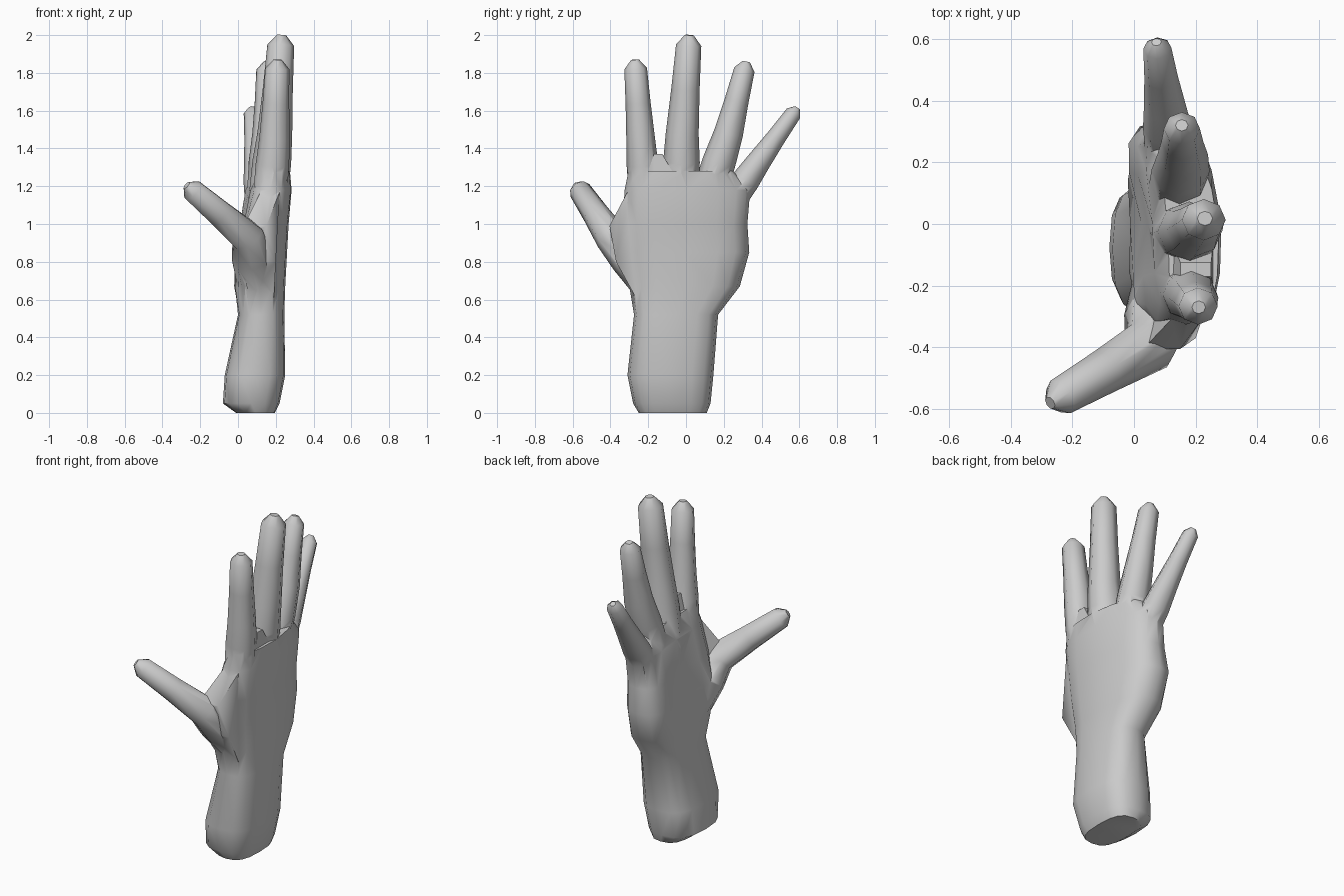
import bpy, bmesh, math
from mathutils import Vector

if "Cube" in bpy.data.objects:
    bpy.data.objects.remove(bpy.data.objects["Cube"])


def make_object(name, bm):
    bmesh.ops.recalc_face_normals(bm, faces=bm.faces)
    bmesh.ops.triangulate(bm, faces=bm.faces)
    mesh = bpy.data.meshes.new(name)
    bm.to_mesh(mesh)
    bm.free()
    ob = bpy.data.objects.new(name, mesh)
    bpy.context.collection.objects.link(ob)
    return ob


def loft(name, rings):
    """Skin equal-length point rings and cap both ends."""
    bm = bmesh.new()
    loops = [[bm.verts.new(p) for p in ring] for ring in rings]
    n = len(loops[0])
    for a, b in zip(loops, loops[1:]):
        for i in range(n):
            j = (i + 1) % n
            bm.faces.new((a[i], a[j], b[j], b[i]))
    bm.faces.new(loops[0][::-1])
    bm.faces.new(loops[-1])
    return make_object(name, bm)


def web(name, outline):
    """Convex skin fold: each (y, z) corner is spread over an x range."""
    bm = bmesh.new()
    for x0, x1, y, z in outline:
        bm.verts.new((x0, y, z))
        bm.verts.new((x1, y, z))
    bmesh.ops.convex_hull(bm, input=bm.verts)
    return make_object(name, bm)


def soft(v):
    return math.copysign(abs(v) ** 0.72, v)


def palm_ring(z, x0, x1, y0, y1, n=16):
    """Rounded-box section; the palm is cupped and leans on the little-finger side."""
    lean = 0.16 * min(1, max(0, (z - 0.55) / 0.65))
    hollow = 0.06 * max(0, 1 - abs(z - 0.88) / 0.3)
    pts = []
    for i in range(n):
        a = 2 * math.pi * i / n
        c, s = soft(math.cos(a)), soft(math.sin(a))
        y = (y0 + y1) / 2 + (y1 - y0) / 2 * s
        x = (x0 + x1) / 2 + (x1 - x0) / 2 * c - lean * max(0, y)
        if c < 0:
            x += hollow * max(0, 1 - abs(s) * 1.3)
        pts.append((x, y, z))
    return pts


def finger(name, base, knuckle, tip, r0, r1, n=8):
    """Tapered tube from base over knuckle to a domed tip."""
    base, knuckle, tip = Vector(base), Vector(knuckle), Vector(tip)
    end = (tip - knuckle).normalized()
    rm = (r0 + r1) / 2
    stations = [(base, r0 * 0.9), (base.lerp(knuckle, 0.6), r0 * 0.5 + rm * 0.5),
                (knuckle, rm), (knuckle.lerp(tip, 0.45), rm * 0.4 + r1 * 0.6),
                (tip - end * r1 * 0.8, r1), (tip, r1 * 0.35)]
    rings = []
    for k, (c, r) in enumerate(stations):
        t = (stations[min(k + 1, 5)][0] - stations[max(k - 1, 0)][0]).normalized()
        u = t.cross(Vector((1, 0, 0))).normalized()
        v = u.cross(t)
        rings.append([c + u * r * math.sin(2 * math.pi * i / n)
                      + v * r * 1.06 * math.cos(2 * math.pi * i / n) for i in range(n)])
    return loft(name, rings)


# forearm and palm: z, x range, y range
sections = [
    (0, -0.01, 0.195, -0.25, 0.11),
    (0.05, -0.08, 0.22, -0.28, 0.13),
    (0.2, -0.07, 0.25, -0.31, 0.145),
    (0.52, 0, 0.245, -0.275, 0.17),
    (0.67, -0.03, 0.25, -0.30, 0.285),
    (0.85, -0.03, 0.26, -0.33, 0.335),
    (1.0, 0.01, 0.268, -0.335, 0.325),
    (1.18, 0.06, 0.285, -0.325, 0.34),
    (1.28, 0.11, 0.275, -0.305, 0.25),
]
hand = loft("hand", [palm_ring(*s) for s in sections])

# fingers, thumb and the skin folds between them
parts = [
    finger("index_finger", (0.165, -0.215, 1.1), (0.193, -0.24, 1.45), (0.21, -0.27, 1.87), 0.092, 0.06),
    finger("middle_finger", (0.155, -0.03, 1.1), (0.195, -0.02, 1.48), (0.23, 0.018, 2), 0.107, 0.067),
    finger("ring_finger", (0.14, 0.1, 1.1), (0.158, 0.225, 1.48), (0.155, 0.32, 1.86), 0.1, 0.055),
    finger("little_finger", (0.12, 0.21, 1.08), (0.1, 0.385, 1.33), (0.073, 0.59, 1.615), 0.085, 0.043),
    finger("thumb", (0.11, -0.17, 0.66), (0.05, -0.395, 0.93), (-0.272, -0.58, 1.205), 0.115, 0.06),
    web("thumb_web", [(0.06, 0.19, -0.26, 0.6), (0.02, 0.2, -0.37, 0.8), (0.03, 0.15, -0.405, 0.99),
                      (0.12, 0.22, -0.31, 1.17), (0.1, 0.2, -0.2, 0.9)]),
    web("index_web", [(0.11, 0.26, -0.22, 1.22), (0.12, 0.26, -0.04, 1.22),
                      (0.15, 0.25, -0.17, 1.37), (0.15, 0.25, -0.125, 1.37)]),
]

# fuse into one skin
bpy.context.view_layer.objects.active = hand
hand.select_set(True)
for part in parts:
    mod = hand.modifiers.new(part.name, 'BOOLEAN')
    mod.operation = 'UNION'
    mod.solver = 'EXACT'
    mod.object = part
    bpy.ops.object.modifier_apply(modifier=mod.name)
    bpy.data.objects.remove(part, do_unlink=True)
bpy.ops.object.shade_smooth_by_angle(angle=math.radians(50))
